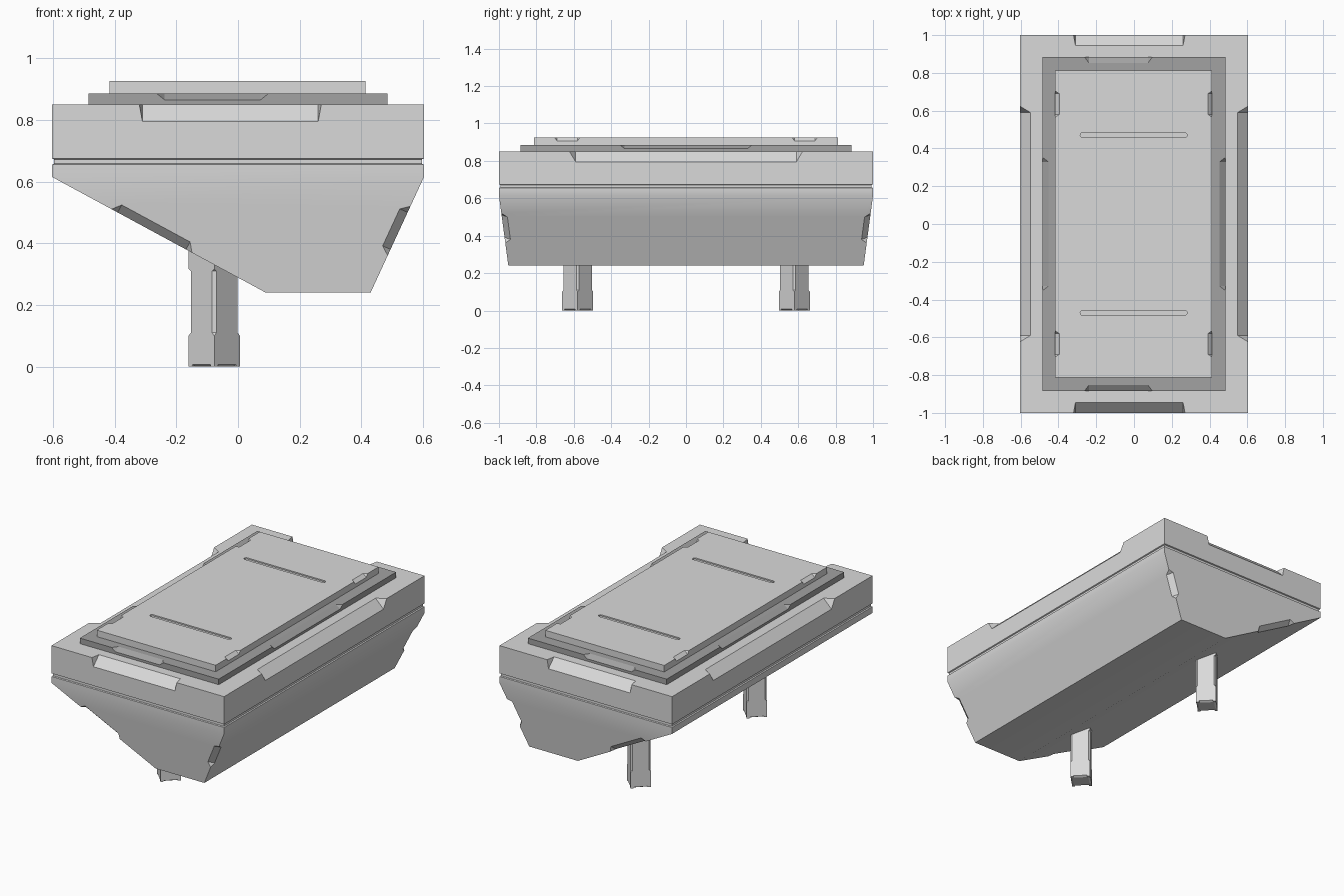
import bpy, bmesh, math
from mathutils import Vector as V

if "Cube" in bpy.data.objects:
    bpy.data.objects.remove(bpy.data.objects["Cube"])


def material(name, g):
    m = bpy.data.materials.new(name)
    m.diffuse_color = (g, g, g, 1)
    m.use_nodes = True
    m.node_tree.nodes["Principled BSDF"].inputs["Base Color"].default_value = m.diffuse_color
    return m


LIGHT = material("light grey", 0.70)
DARK = material("dark grey", 0.36)


def add_object(name, bm, mat=None):
    me = bpy.data.meshes.new(name)
    bmesh.ops.recalc_face_normals(bm, faces=bm.faces)
    bm.to_mesh(me)
    bm.free()
    ob = bpy.data.objects.new(name, me)
    bpy.context.collection.objects.link(ob)
    if mat:
        me.materials.append(mat)
    return ob


def loft(name, rings, mat):
    """Skin a stack of equal-length point rings and cap both ends."""
    bm = bmesh.new()
    loops = [[bm.verts.new(p) for p in r] for r in rings]
    n = len(loops[0])
    for a, b in zip(loops, loops[1:]):
        for i in range(n):
            j = (i + 1) % n
            bm.faces.new((a[i], a[j], b[j], b[i]))
    bm.faces.new(loops[0][::-1])
    bm.faces.new(loops[-1])
    bmesh.ops.remove_doubles(bm, verts=bm.verts, dist=0.0005)
    return add_object(name, bm, mat)


def rect(x0, x1, y, z):
    return [(x0, -y, z), (x1, -y, z), (x1, y, z), (x0, y, z)]


def hull(bm, pts):
    vs = [bm.verts.new(p) for p in pts]
    bmesh.ops.convex_hull(bm, input=vs)


def notch(bm, p, q, u, v, flare):
    """Wedge that chamfers edge p-q; u and v reach into the two faces."""
    p, q, u, v = V(p), V(q), V(u), V(v)
    d = (q - p).normalized() * flare
    pts = []
    for c, e in ((p, -d), (q, d)):
        m = c + (u + v) / 2
        pts += [m + 1.4 * (k - m) for k in (c + u, c + v, c + e)]
    hull(bm, pts)


def cut(ob, bm):
    cutter = add_object("cutter", bm)
    cutter.hide_render = True
    mod = ob.modifiers.new("cut", 'BOOLEAN')
    mod.operation, mod.solver, mod.object = 'DIFFERENCE', 'EXACT', cutter
    bpy.context.view_layer.objects.active = ob
    bpy.ops.object.modifier_apply(modifier=mod.name)
    bpy.data.objects.remove(cutter)


def rim_notches(bm, X, Y, z, d, h, xs, ys, flare):
    """Chamfer notches in the middle of all four top edges."""
    for s in (-1, 1):
        notch(bm, (xs[0], s * Y, z), (xs[1], s * Y, z), (0, -s * d, 0), (0, 0, -h), flare[0])
        notch(bm, (s * X, -ys, z), (s * X, ys, z), (-s * d, 0, 0), (0, 0, -h), flare[1])


# body: tapered off-centre hull, seam groove and upper rim
X = 0.603
body = loft("body", [rect(0.09, 0.43, 0.95, 0.24), rect(-X, X, 1, 0.615),
                     rect(-X, X, 1, 0.655), rect(-X + .007, X - .007, 0.993, 0.658),
                     rect(-X + .007, X - .007, 0.993, 0.672), rect(-X, X, 1, 0.675),
                     rect(-X, X, 1, 0.85)], LIGHT)
bm = bmesh.new()
rim_notches(bm, X, 1, 0.85, 0.055, 0.055, (-0.31, 0.26), 0.59, (0.01, 0.033))
# notches on the four sloping hull corners
for bx, tx in ((0.09, -X), (0.43, X)):
    for s in (-1, 1):
        top, bot = V((tx, s, 0.615)), V((bx, s * 0.95, 0.24))
        e = (bot - top).normalized()
        inward = V((1 if tx < 0 else -1, 0, 0.0))
        end_normal = V((0, s * 0.375, -0.05)).normalized()
        along = inward - e * inward.dot(e)
        along -= end_normal * along.dot(end_normal)
        along.normalize()
        a, b = (top.lerp(bot, (0.615 - z) / 0.375) for z in (0.5, 0.38))
        notch(bm, a, b, (0, -s * 0.03, 0), along * 0.028, 0.022)
cut(body, bm)

# middle plate
mid = loft("middle_plate", [rect(-0.485, 0.485, 0.885, z) for z in (0.845, 0.885)], DARK)
bm = bmesh.new()
rim_notches(bm, 0.485, 0.885, 0.885, 0.033, 0.02, (-0.238, 0.073), 0.328, (0.025, 0.025))
cut(mid, bm)

# top plate with edge notches and two rounded slots
top_plate = loft("top_plate", [rect(-0.417, 0.413, 0.813, z) for z in (0.88, 0.926)], LIGHT)
bm = bmesh.new()
for sy in (-1, 1):
    for x, d in ((-0.417, 0.022), (0.413, -0.022)):
        notch(bm, (x, sy * 0.635 - 0.055, 0.926), (x, sy * 0.635 + 0.055, 0.926),
              (d, 0, 0), (0, 0, -0.019), 0.014)
    slot = []
    for k in range(14):
        t = math.pi * (k if k < 7 else k - 1) / 6 - math.pi / 2
        cx = 0.268 if k < 7 else -0.272
        for z in (0.918, 0.94):
            slot.append((cx + 0.013 * math.cos(t), sy * 0.47 + 0.013 * math.sin(t), z))
    hull(bm, slot)
cut(top_plate, bm)


# legs: square posts turned 45 degrees with relieved corners
def leg_ring(cx, cy, z, c, r=0.083):
    pts = []
    for i in range(4):
        a = i * math.pi / 2
        d, n = V((math.cos(a), math.sin(a), 0)), V((-math.sin(a), math.cos(a), 0))
        pts += [V((cx, cy, z)) + d * (r - c) + n * c * s for s in (-1, 1)]
    return pts


legs = []
for name, cy in (("front_leg", -0.579), ("back_leg", 0.579)):
    cx = -0.077
    leg = loft(name, [leg_ring(cx, cy, z, c) for z, c in
                      ((0, 0), (0.1, 0), (0.11, 0.007), (0.31, 0.007), (0.317, 0), (0.42, 0))], LIGHT)
    # small relief along each bottom edge
    bm = bmesh.new()
    corner = [V((cx + 0.083 * math.cos(i * math.pi / 2), cy + 0.083 * math.sin(i * math.pi / 2), 0))
              for i in range(4)]
    for i in range(4):
        p, q = corner[i], corner[(i + 1) % 4]
        inward = (V((cx, cy, 0)) - (p + q) / 2).normalized()
        notch(bm, p.lerp(q, 0.16), p.lerp(q, 0.84), inward * 0.012, (0, 0, 0.007), 0.004)
    cut(leg, bm)
    legs.append(leg)

# smooth shading with sharp edges kept
for ob in [body, mid, top_plate] + legs:
    bpy.ops.object.select_all(action='DESELECT')
    ob.select_set(True)
    bpy.context.view_layer.objects.active = ob
    bpy.ops.object.shade_smooth_by_angle(angle=math.radians(30))
